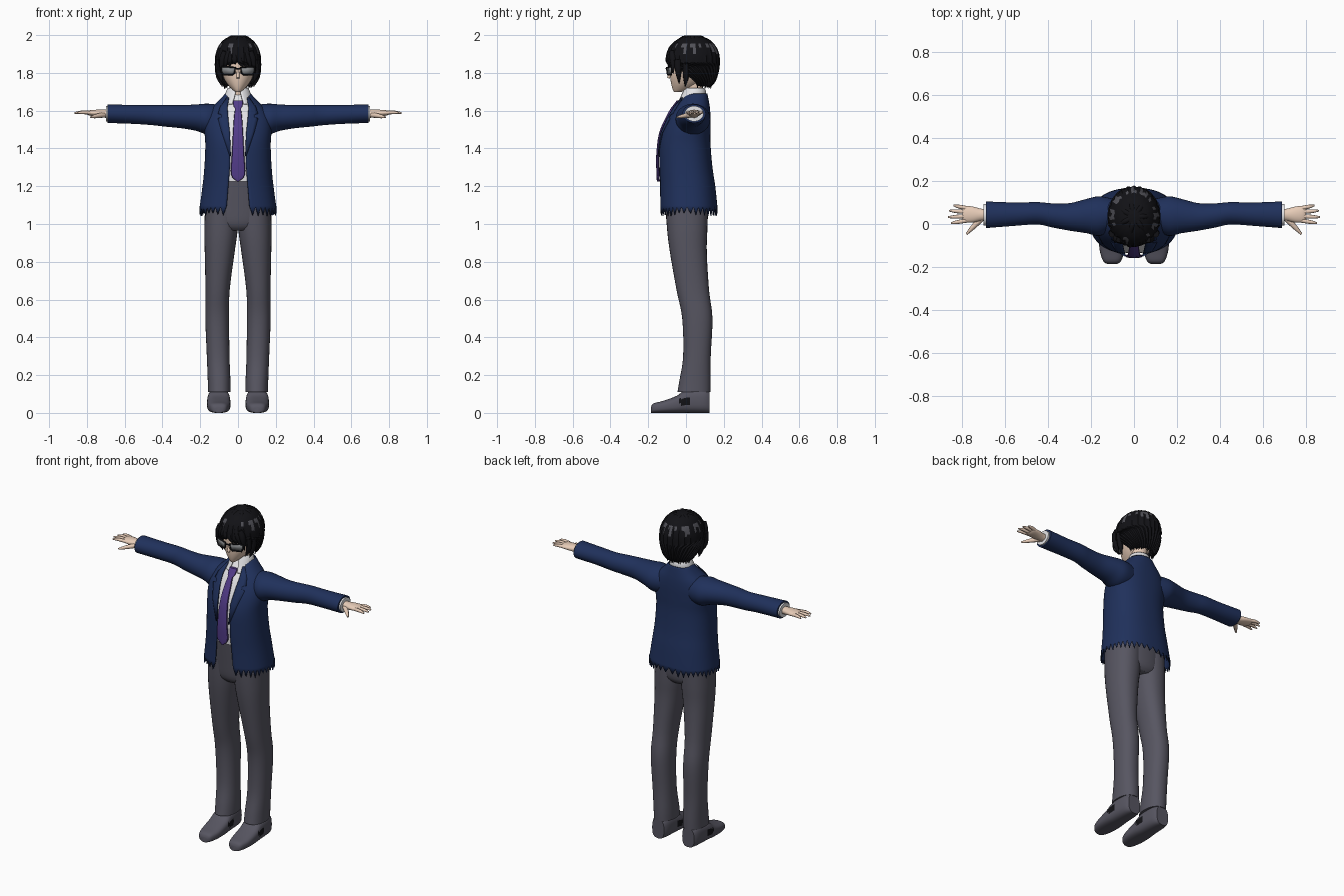
import bpy, bmesh, math, random
from mathutils import Vector

random.seed(4)
if "Cube" in bpy.data.objects:
    bpy.data.objects.remove(bpy.data.objects["Cube"])


def material(name, *rgb):
    m = bpy.data.materials.new(name)
    m.use_nodes = True
    m.diffuse_color = (*rgb, 1)
    bsdf = m.node_tree.nodes["Principled BSDF"]
    bsdf.inputs["Base Color"].default_value = (*rgb, 1)
    bsdf.inputs["Roughness"].default_value = 0.8
    return m


NAVY = material("navy cloth", 0.014, 0.03, 0.105)
GREY = material("grey cloth", 0.095, 0.092, 0.12)
SKIN = material("skin", 0.82, 0.62, 0.49)
WHITE = material("white cloth", 0.78, 0.78, 0.8)
PURPLE = material("purple silk", 0.085, 0.045, 0.25)
BLACK = material("black", 0.006, 0.006, 0.008)
SHINE = material("hair shine", 0.08, 0.08, 0.095)
LENS = material("grey lens", 0.24, 0.25, 0.26)
SIDES = ((1, "left"), (-1, "right"))


def finish(obj, angle=45):
    bpy.ops.object.select_all(action="DESELECT")
    obj.select_set(True)
    bpy.context.view_layer.objects.active = obj
    if obj.type == "CURVE":
        bpy.ops.object.convert(target="MESH")
        obj = bpy.context.object
    bpy.ops.object.shade_smooth_by_angle(angle=math.radians(angle))
    return obj


def spline(rows, n=4):
    """Smooth rows through the given ones."""
    out = []
    for i in range(len(rows) - 1):
        a, b, c, d = (rows[max(0, min(len(rows) - 1, i + k))] for k in (-1, 0, 1, 2))
        for k in range(n):
            t = k / n
            out.append([q + t * (r - p) / 2 + t * t * (p - 2.5 * q + 2 * r - s / 2)
                        + t ** 3 * (1.5 * (q - r) + (s - p) / 2)
                        for p, q, r, s in zip(a, b, c, d)])
    return out + [list(rows[-1])]


def power(v, e):
    return math.copysign(abs(v) ** e, v)


def mesh_object(name, bm, mats):
    bmesh.ops.remove_doubles(bm, verts=bm.verts, dist=1e-5)
    bmesh.ops.recalc_face_normals(bm, faces=bm.faces)
    me = bpy.data.meshes.new(name)
    bm.to_mesh(me)
    bm.free()
    for m in mats:
        me.materials.append(m)
    obj = bpy.data.objects.new(name, me)
    bpy.context.collection.objects.link(obj)
    return finish(obj)


def loft(name, rows, mats, axis="z", seg=32, e=1.0, tweak=None, rule=None, n=4, cap_top=False):
    """Rows are (position, centre u, radius u, centre v, radius v[, half gap angle])."""
    bm = bmesh.new()
    gapped = len(rows[0]) > 5
    rings = []
    rows = spline(rows, n)
    for i, row in enumerate(rows):
        t, cu, ru, cv, rv = row[:5]
        g = max(0, row[5]) if gapped else 0
        ring = []
        for j in range(seg + gapped):
            a = g + (2 * math.pi - 2 * g) * j / seg
            u, v = cu + ru * power(math.sin(a), e), cv - rv * power(math.cos(a), e)
            co = Vector({"z": (u, v, t), "x": (t, u, v), "y": (u, t, v)}[axis])
            ring.append(bm.verts.new(tweak(co, i, j) if tweak else co))
        rings.append(ring)
    for i, (r0, r1) in enumerate(zip(rings, rings[1:])):
        for j in range(seg):
            k = (j + 1) % len(r0)
            f = bm.faces.new((r0[j], r0[k], r1[k], r1[j]))
            if rule:
                f.material_index = rule(f.calc_center_median(), i, j)
    if not gapped:
        bm.faces.new(rings[0])
    if not gapped or cap_top:
        bm.faces.new(rings[-1][:seg])
    return mesh_object(name, bm, mats)


def fb(t, r, front, back, *gap):
    return (t, 0, r, (front + back) / 2, (back - front) / 2, *gap)


def tubes(name, paths, mat, depth=1.0, cyclic=False):
    """Round strands through points (x, y, z, radius)."""
    cu = bpy.data.curves.new(name, "CURVE")
    cu.dimensions = "3D"
    cu.bevel_depth, cu.bevel_resolution, cu.use_fill_caps = depth, 2, True
    cu.materials.append(mat)
    for path in paths:
        pts = path if cyclic else spline(path, 3)
        s = cu.splines.new("POLY")
        s.points.add(len(pts) - 1)
        s.use_cyclic_u = cyclic
        for p, (x, y, z, r) in zip(s.points, pts):
            p.co, p.radius = (x, y, z, 1), r
    obj = bpy.data.objects.new(name, cu)
    bpy.context.collection.objects.link(obj)
    return finish(obj)


# Jacket: height, half width, front, back, half opening
E = 0.85
body = [(1.075, .205, -.14, .168, .062), (1.2, .188, -.14, .155, .052), (1.3, .178, -.143, .14, .044),
        (1.42, .173, -.142, .13, .044), (1.5, .178, -.122, .13, .05), (1.56, .172, -.096, .13, .058),
        (1.61, .145, -.068, .127, .062), (1.65, .105, -.038, .121, .06), (1.69, .068, -.005, .113, .05)]
jacket_rows = [fb(z, r, f, b, math.asin((w / r) ** (1 / E))) for z, r, f, b, w in body]


def hem(co, i, j):
    if i == 0:
        co.z += random.uniform(-.035, -.015) if j % 2 else .015
    return co


jacket = loft("jacket", jacket_rows, [NAVY], seg=72, e=E, tweak=hem)
jacket.modifiers.new("thickness", "SOLIDIFY").thickness = 0.006
dense = spline(body, 10)


def front_y(z, x):
    """Front of the jacket at a height and distance from the middle."""
    _, r, f, b, _ = min(dense, key=lambda row: abs(row[0] - z))
    c = math.sqrt(max(0, 1 - min(1, abs(x) / r) ** (2 / E)))
    return (f + b) / 2 - (b - f) / 2 * c ** E


# Lapels folded along the opening
for s, side in SIDES:
    bm = bmesh.new()
    grid = []
    for z, inner, width in ((1.67, .052, .012), (1.62, .06, .04), (1.585, .058, .052), (1.58, .057, .034),
                            (1.565, .056, .036), (1.56, .056, .055), (1.48, .047, .042), (1.36, .042, .006)):
        xs = [inner - .004 + width * k / 3 for k in range(4)]
        grid.append([bm.verts.new((s * x, front_y(z, x) - .009, z)) for x in xs])
    for r0, r1 in zip(grid, grid[1:]):
        for k in range(3):
            bm.faces.new((r0[k], r0[k + 1], r1[k + 1], r1[k]))
    lapel = mesh_object(side + "_lapel", bm, [NAVY])
    lapel.modifiers.new("thickness", "SOLIDIFY").thickness = 0.004

# Shirt, collar and tie
loft("shirt", [fb(z, r - .014, f + .008, b - .014) for z, r, f, b, w in [(1.225, .184, -.14, .15, 0)] + body[2:]],
     [WHITE], e=E)
collar = loft("shirt_collar", [fb(1.635, .078, -.058, .1, .42), fb(1.665, .073, -.036, .105, .3),
                               fb(1.70, .064, -.018, .106, .2), fb(1.72, .054, -.008, .098, .2)], [WHITE])
collar.modifiers.new("thickness", "SOLIDIFY").thickness = 0.005
loft("tie", [(z, 0, w, front_y(z, 0) - .006, .008) for z, w in
             ((1.225, .004), (1.262, .037), (1.36, .033), (1.48, .027), (1.57, .021), (1.61, .016),
              (1.625, .024), (1.655, .027))], [PURPLE], seg=12, e=.6)

# Trousers
loft("trouser_waist", [fb(.965, .09, -.075, .09), fb(1.0, .155, -.1, .112), fb(1.1, .168, -.112, .118),
                       fb(1.235, .16, -.125, .12)], [GREY], e=.9)
for s, side in SIDES:
    legs = [(.11, .099, .06, -.045, .13), (.17, .1, .06, -.035, .131), (.3, .105, .06, -.015, .131),
            (.5, .11, .063, -.02, .14), (.65, .108, .064, -.05, .122), (.85, .097, .079, -.085, .11),
            (.97, .09, .088, -.1, .113), (1.1, .086, .088, -.108, .115)]
    loft(side + "_trouser_leg", [(z, s * c, r, (f + b) / 2, (b - f) / 2) for z, c, r, f, b in legs],
         [GREY], e=.9)
    # Shoes with a dark side patch
    shoe = [(-.186, .022, .03), (-.172, .042, .05), (-.12, .058, .064), (-.05, .062, .09),
            (0, .06, .122), (.09, .053, .128), (.125, .04, .115)]
    loft(side + "_shoe", [(y, s * .102, w, h / 2, h / 2) for y, w, h in shoe], [GREY, BLACK], "y", e=.7,
         rule=lambda c, i, j: int(-.035 < c.y < .015 and .045 < c.z < .075))

# Sleeves, cuffs and hands
for s, side in SIDES:
    sleeve = [(.09, .045, .07, 1.555, .075), (.16, .037, .092, 1.555, .082), (.22, .037, .08, 1.563, .07),
              (.3, .033, .064, 1.568, .061), (.38, .04, .056, 1.572, .057), (.45, .05, .052, 1.576, .053),
              (.55, .046, .054, 1.58, .05), (.69, .043, .062, 1.584, .049)]
    loft(side + "_sleeve", [(s * x, *r) for x, *r in sleeve], [NAVY], "x")
    loft(side + "_cuff", [(s * .66, .043, .048, 1.584, .04), (s * .7, .043, .05, 1.584, .041)],
         [WHITE], "x", n=1)
    palm = [(.67, .043, .027, 1.583, .023), (.71, .043, .028, 1.584, .021), (.75, .044, .037, 1.587, .018),
            (.785, .046, .038, 1.588, .014), (.8, .047, .03, 1.588, .008)]
    loft(side + "_palm", [(s * x, *r) for x, *r in palm], [SKIN], "x", seg=20)
    fingers = [[(s * .78, y, 1.589, .01), (s * (.78 + l * .6), y + d * .6, 1.591, .009),
                (s * (.78 + l), y + d, 1.587, .004)]
               for y, l, d in ((.016, .072, -.012), (.036, .086, -.004), (.056, .08, .006), (.074, .06, .012))]
    thumb = [(s * .705, .03, 1.578, .014), (s * .745, -.01, 1.572, .012), (s * .78, -.047, 1.565, .005)]
    tubes(side + "_fingers", fingers + [thumb], SKIN)

# Head and neck
loft("neck", [fb(1.6, .055, -.0, .1), fb(1.68, .043, -.002, .088), fb(1.76, .045, -.005, .09)], [SKIN])
loft("head", [fb(1.698, .012, -.062, -.03), fb(1.712, .03, -.07, .02), fb(1.74, .056, -.078, .07),
              fb(1.775, .076, -.083, .1), fb(1.82, .088, -.084, .12), (1.88, 0, .09, .02, .1),
              (1.94, 0, .06, .03, .07)], [SKIN])
tubes("nose", [[(0, -.078, 1.815, .006), (0, -.088, 1.785, .009), (0, -.094, 1.772, .007)]], SKIN)


# Hair cap with ridged strands, ragged ends and shine patches
def strands(co, i, j):
    k = .965 if j % 2 else 1.015
    co.x, co.y = co.x * k, .035 + (co.y - .035) * k
    if i == 0:
        co.z += .022 if j % 2 else random.uniform(-.012, .006)
    return co


shiny = [random.random() < .42 for _ in range(48)]
cap = [(1.725, .072, -.01, .13, 1.6), (1.755, .095, -.04, .155, 1.45), (1.8, .113, -.085, .17, 1.15),
       (1.835, .119, -.1, .176, .8), (1.86, .121, -.104, .177, 0), (1.9, .117, -.102, .174, 0),
       (1.945, .1, -.082, .154, 0), (1.98, .068, -.04, .117, 0), (1.998, .022, .01, .06, 0)]
hair = loft("hair", [fb(*r) for r in cap], [BLACK, SHINE], seg=48, tweak=strands, cap_top=True,
            rule=lambda c, i, j: int(shiny[j] and 1.895 + .02 * (j % 3) < c.z < 1.955))
hair.modifiers.new("thickness", "SOLIDIFY").thickness = 0.004

# Fringe, side locks and crown tufts
locks = [[(x0, -.074, 1.915, .014), ((x0 + x1) / 2, -.096 + abs(x1) * .3, 1.87, .019),
          (x1, -.1 + abs(x1) * .35, z, .001)]
         for x0, x1, z in ((-.07, -.092, 1.8), (-.05, -.07, 1.825), (-.035, -.045, 1.832), (-.02, -.015, 1.845),
                           (-.015, .03, 1.825), (.01, .05, 1.815), (.035, .072, 1.815), (.065, .092, 1.795))]
for s, _ in SIDES:
    locks.append([(s * .1, -.045, 1.87, .018), (s * .1, -.04, 1.8, .016), (s * .076, -.036, 1.742, .001)])
    locks.append([(s * .106, .0, 1.85, .018), (s * .1, .0, 1.78, .016), (s * .082, -.005, 1.725, .001)])
for k in range(7):
    a = k * math.tau / 7
    x, y = math.cos(a), math.sin(a)
    locks.append([(x * .01, .035 + y * .01, 1.985, .012), (x * .045, .035 + y * .05, 1.982, .014),
                  (x * .085, .035 + y * .1, 1.958, .002)])
tubes("hair_locks", locks, BLACK)

# Glasses
outline = ((.014, 1.828), (.05, 1.832), (.088, 1.833), (.088, 1.808), (.078, 1.79), (.03, 1.79), (.018, 1.8))
for s, side in SIDES:
    rim = [(s * x, -.106 + x * .35, z) for x, z in outline]
    tubes(side + "_glasses_rim", [[(*p, 1) for p in rim]], BLACK, .0045, True)
    tubes(side + "_glasses_arm", [[(s * .088, -.074, 1.828, 1), (s * .102, -.02, 1.826, 1),
                                   (s * .1, .04, 1.82, 1)]], BLACK, .0045)
    bm = bmesh.new()
    bm.faces.new([bm.verts.new(p) for p in rim])
    lens = mesh_object(side + "_lens", bm, [LENS])
    lens.modifiers.new("thickness", "SOLIDIFY").thickness = 0.003
tubes("glasses_bridge", [[(-.015, -.101, 1.82, 1), (0, -.104, 1.823, 1), (.015, -.101, 1.82, 1)]], BLACK, .004)
